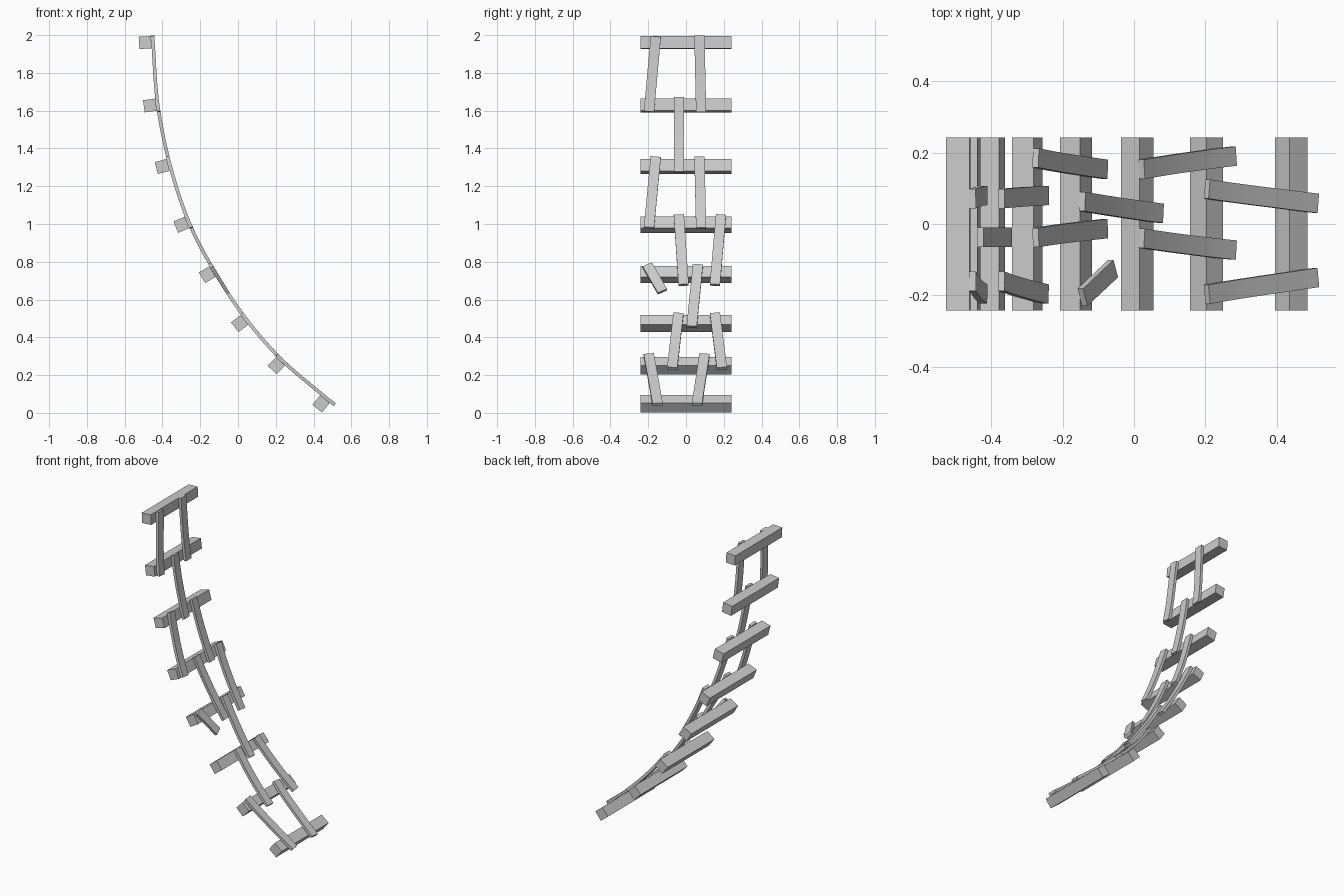
import bpy, bmesh
from mathutils import Vector

if "Cube" in bpy.data.objects:
    bpy.data.objects.remove(bpy.data.objects["Cube"])

# Side curve the ladder follows, as (x, z), from foot to top
P = [(0.522, 0.036), (0.466, 0.080), (0.232, 0.280), (0.042, 0.498), (-0.127, 0.753),
     (-0.261, 1.012), (-0.361, 1.315), (-0.425, 1.633), (-0.450, 1.963), (-0.4525, 2.01)]
SIDE, HALF_LEN = 0.065, 0.242      # batten section and half length
THICK, WIDTH = 0.018, 0.054        # slat section


def slope_at(i):
    a, b = P[max(i - 1, 0)], P[min(i + 1, len(P) - 1)]
    return (b[0] - a[0]) / (b[1] - a[1])


def curve_x(z):
    i = 0
    while i < len(P) - 2 and z > P[i + 1][1]:
        i += 1
    (x0, z0), (x1, z1) = P[i], P[i + 1]
    h = z1 - z0
    t = (z - z0) / h
    return ((2*t**3 - 3*t**2 + 1) * x0 + (t**3 - 2*t**2 + t) * h * slope_at(i)
            + (3*t**2 - 2*t**3) * x1 + (t**3 - t**2) * h * slope_at(i + 1))


def curve_frame(z):
    d = 0.06
    lo, hi = max(z - d, P[0][1]), min(z + d, P[-1][1])
    tan = Vector((curve_x(hi) - curve_x(lo), 0, hi - lo)).normalized()
    return tan, Vector((tan.z, 0, -tan.x))   # tangent, outward normal


def sweep(name, sections):
    bm = bmesh.new()
    rings = []
    for c, u, v in sections:
        rings.append([bm.verts.new(c + a * u + b * v)
                      for a, b in ((-1, -1), (1, -1), (1, 1), (-1, 1))])
    for r, s in zip(rings, rings[1:]):
        for k in range(4):
            bm.faces.new((r[k], r[(k + 1) % 4], s[(k + 1) % 4], s[k]))
    bm.faces.new(rings[0][::-1])
    bm.faces.new(rings[-1])
    bmesh.ops.recalc_face_normals(bm, faces=bm.faces)
    me = bpy.data.meshes.new(name)
    bm.to_mesh(me)
    bm.free()
    ob = bpy.data.objects.new(name, me)
    bpy.context.collection.objects.link(ob)
    me.shade_smooth()
    me.set_sharp_from_angle(angle=0.5)
    return ob


# Eight square cross battens behind the slats
for i, (x, z) in enumerate(P[1:-1]):
    tan, nor = curve_frame(z)
    c = Vector((x, 0, z)) - nor * (SIDE + THICK) / 2
    sweep(f"cross_batten_{i + 1}",
          [(c + Vector((0, y, 0)), nor * SIDE / 2, tan * SIDE / 2) for y in (-HALF_LEN, HALF_LEN)])


def slat(name, y0, z0, y1, z1, segs=8):
    pts = []
    for k in range(segs + 1):
        t = k / segs
        z = z0 + (z1 - z0) * t
        pts.append(Vector((curve_x(z), y0 + (y1 - y0) * t, z)))
    secs = []
    for k, p in enumerate(pts):
        d = (pts[min(k + 1, segs)] - pts[max(k - 1, 0)]).normalized()
        nor = curve_frame(p.z)[1]
        w = d.cross(nor).normalized()
        secs.append((p, w.cross(d).normalized() * THICK / 2, w * WIDTH / 2))
    sweep(name, secs)


# Bent slats: y, z at the lower end, y, z at the upper end
SLATS = [(-0.15, 0.045, -0.197, 0.308), (0.058, 0.045, 0.098, 0.308),
         (-0.073, 0.235, -0.04, 0.525), (0.19, 0.235, 0.153, 0.525),
         (0.03, 0.455, 0.063, 0.783),
         (-0.013, 0.677, -0.038, 1.047), (0.153, 0.677, 0.185, 1.047),
         (-0.196, 0.98, -0.16, 1.355), (0.08, 0.977, 0.071, 1.355),
         (-0.037, 1.275, -0.037, 1.67),
         (-0.196, 1.595, -0.16, 1.992), (0.08, 1.592, 0.071, 1.998)]
for i, s in enumerate(SLATS):
    slat(f"slat_{i + 1}", *s)

# Broken short slat
slat("broken_slat", -0.125, 0.642, -0.205, 0.782, segs=1)
